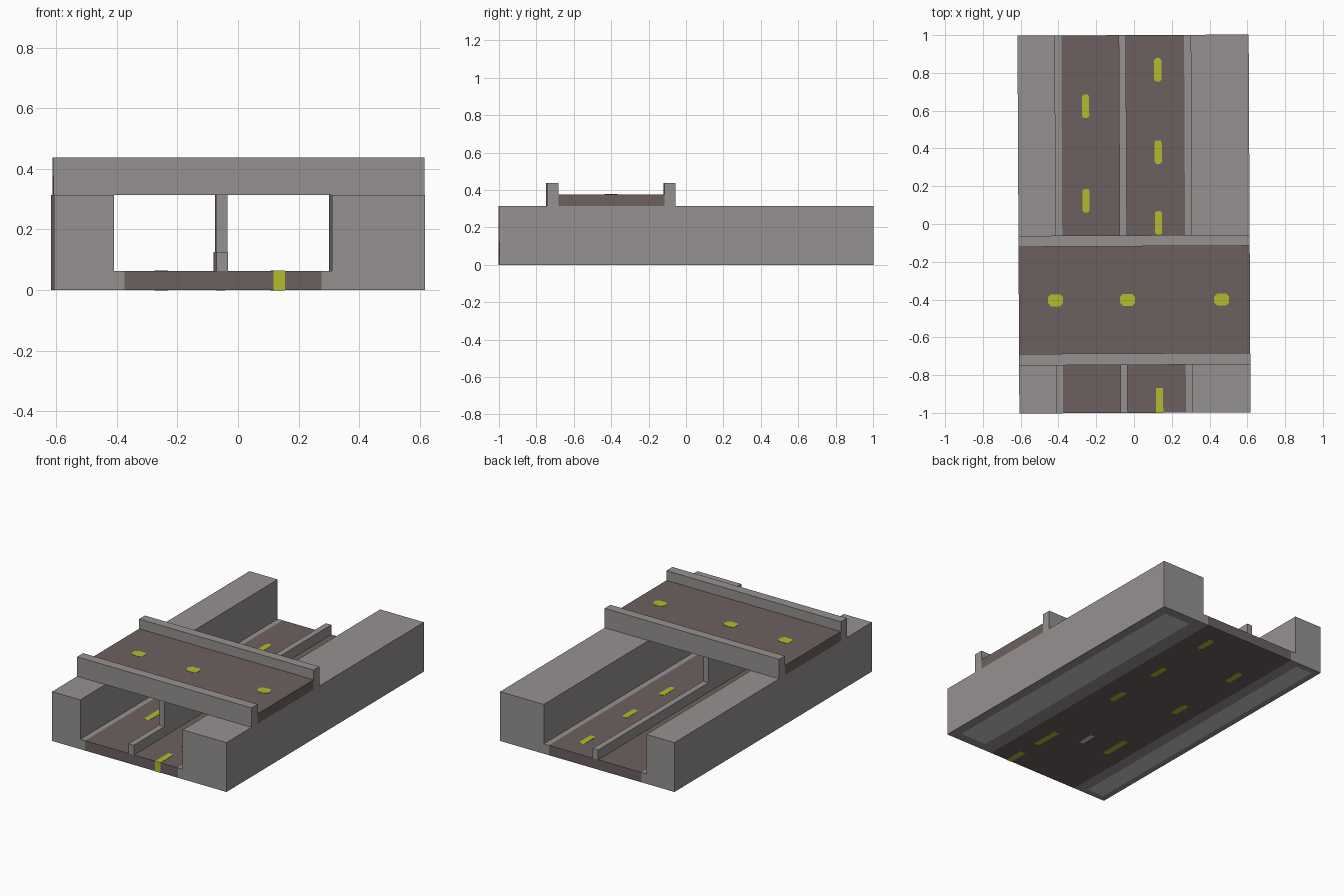
import bpy, bmesh, math
from mathutils import Matrix

if "Cube" in bpy.data.objects:
    bpy.data.objects.remove(bpy.data.objects["Cube"])

# The whole model is turned very slightly about z
TURN = Matrix.Rotation(0.005, 4, 'Z')


def material(name, rgb):
    m = bpy.data.materials.new(name)
    m.diffuse_color = (*rgb, 1)
    m.use_nodes = True
    m.node_tree.nodes["Principled BSDF"].inputs["Base Color"].default_value = m.diffuse_color
    return m


CONCRETE = material("concrete_grey", (0.30, 0.285, 0.28))
ASPHALT = material("asphalt_brown", (0.15, 0.118, 0.116))
YELLOW = material("lane_yellow", (0.45, 0.50, 0.025))
PALE = material("pale_grey", (0.58, 0.58, 0.58))


def finish(name, bm, *mats):
    bmesh.ops.recalc_face_normals(bm, faces=bm.faces)
    bm.transform(TURN)
    me = bpy.data.meshes.new(name)
    bm.to_mesh(me)
    bm.free()
    for m in mats:
        me.materials.append(m)
    ob = bpy.data.objects.new(name, me)
    bpy.context.collection.objects.link(ob)
    return ob


def prism(outline, z0, z1):
    bm = bmesh.new()
    face = bm.faces.new([bm.verts.new((x, y, z0)) for x, y in outline])
    ext = bmesh.ops.extrude_face_region(bm, geom=[face], use_keep_orig=True)
    for v in ext["geom"]:
        if isinstance(v, bmesh.types.BMVert):
            v.co.z = z1
    return bm


def box(name, x0, x1, y0, y1, z0, z1, mat):
    bm = prism([(x0, y0), (x1, y0), (x1, y1), (x0, y1)], z0, z1)
    return finish(name, bm, mat)


def dash(name, x, y, w, l, z0, z1):
    # Octagonal paint mark with clipped corners
    a, b = w / 2, l / 2
    c = min(a, b) * 0.5
    pts = [(-a + c, -b), (a - c, -b), (a, -b + c), (a, b - c),
           (a - c, b), (-a + c, b), (-a, b - c), (-a, -b + c)]
    finish(name, prism([(x + p, y + q) for p, q in pts], z0, z1), YELLOW)


def wall(name, x0, x1, margin):
    # Bank wall with a pale inset panel on its underside
    bm = prism([(x0, -1), (x1, -1), (x1, 1), (x0, 1)], 0, 0.314)
    bmesh.ops.recalc_face_normals(bm, faces=bm.faces)
    bottom = [f for f in bm.faces if f.normal.z < -0.9]
    bmesh.ops.inset_region(bm, faces=bottom, thickness=margin)
    bottom[0].material_index = 1
    finish(name, bm, CONCRETE, PALE)


# Side walls of the cutting
wall("left_wall", -0.612, -0.414, 0.055)
wall("right_wall", 0.305, 0.612, 0.085)

# Lower road with flush kerbs
box("lower_road", -0.38, 0.27, -1, 1, 0, 0.063, ASPHALT)
box("left_kerb", -0.414, -0.38, -1, 1, 0, 0.063, CONCRETE)
box("right_kerb", 0.27, 0.305, -1, 1, 0, 0.063, CONCRETE)

# Median barrier, interrupted by the bridge pier
box("median_front", -0.076, -0.038, -1, -0.69, 0.063, 0.125, CONCRETE)
box("median_back", -0.076, -0.038, -0.12, 1, 0.063, 0.125, CONCRETE)
box("bridge_pier", -0.076, -0.038, -0.69, -0.12, 0.063, 0.314, CONCRETE)
box("pier_base_panel", -0.075, -0.045, -0.56, -0.45, -0.001, 0.01, PALE)

# Bridge deck and parapets
box("bridge_deck", -0.612, 0.612, -0.685, -0.118, 0.314, 0.376, ASPHALT)
box("front_parapet", -0.612, 0.612, -0.746, -0.685, 0.314, 0.438, CONCRETE)
box("back_parapet", -0.612, 0.612, -0.118, -0.06, 0.314, 0.438, CONCRETE)

# Lane marks run right through the lower road slab
for i, (x, y, l) in enumerate([(-0.253, 0.625, 0.125), (-0.253, 0.125, 0.125),
                               (-0.253, -0.47, 0.19), (0.13, 0.815, 0.125),
                               (0.13, 0.38, 0.125), (0.13, 0.005, 0.125),
                               (0.13, -0.65, 0.19)]):
    dash(f"lane_mark_{i + 1}", x, y, 0.038, l, -0.001, 0.0645)
box("lane_mark_front", 0.112, 0.150, -1.001, -0.868, -0.001, 0.0645, YELLOW)

# Marks on the bridge deck
for i, x in enumerate((-0.418, -0.036, 0.462)):
    dash(f"bridge_mark_{i + 1}", x, -0.402, 0.08, 0.064, 0.372, 0.378)
